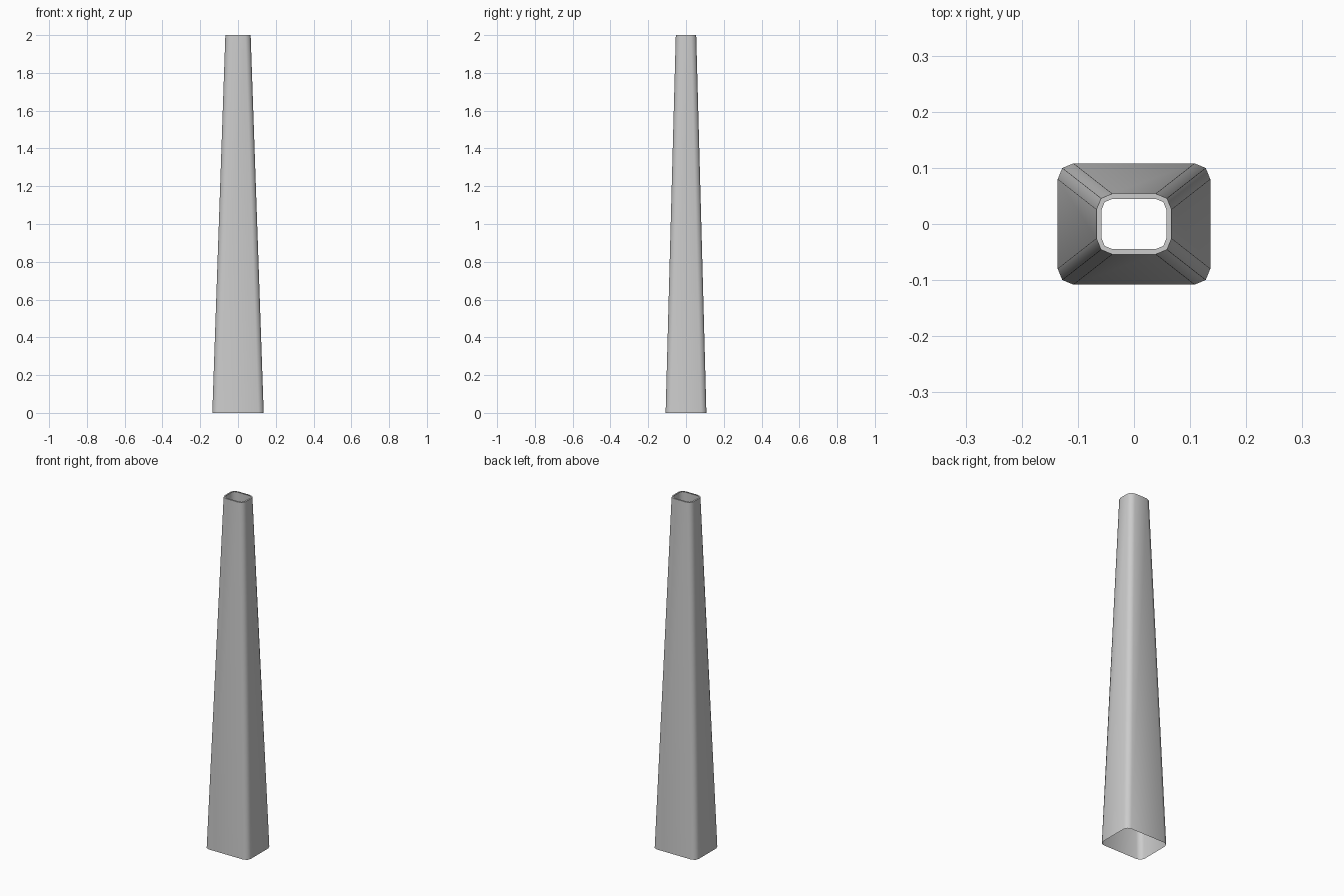
import bpy, bmesh, math

if "Cube" in bpy.data.objects:
    bpy.data.objects.remove(bpy.data.objects["Cube"])


def ring(bm, hx, hy, r, z, steps=2):
    """Rounded rectangle loop of vertices at height z."""
    verts = []
    for q, (sx, sy) in enumerate(((1, 1), (-1, 1), (-1, -1), (1, -1))):
        for i in range(steps + 1):
            a = math.radians(90 * q + 90 * i / steps)
            verts.append(bm.verts.new((sx * (hx - r) + r * math.cos(a),
                                       sy * (hy - r) + r * math.sin(a), z)))
    return verts


def bridge(bm, lower, upper):
    n = len(lower)
    for i in range(n):
        j = (i + 1) % n
        bm.faces.new((lower[i], lower[j], upper[j], upper[i]))


# Open tapered leg: outer wall, then a narrow flat rim around the top opening
bm = bmesh.new()
base = ring(bm, 0.136, 0.108, 0.028, 0)
top = ring(bm, 0.067, 0.054, 0.028, 2)
lip = ring(bm, 0.058, 0.045, 0.020, 2)
bridge(bm, base, top)
bridge(bm, top, lip)

mesh = bpy.data.meshes.new("tapered_leg")
bm.to_mesh(mesh)
bm.free()
leg = bpy.data.objects.new("tapered_leg", mesh)
bpy.context.collection.objects.link(leg)

# Soft corners, crisp rim
bpy.context.view_layer.objects.active = leg
leg.select_set(True)
bpy.ops.object.shade_smooth_by_angle(angle=math.radians(50))
